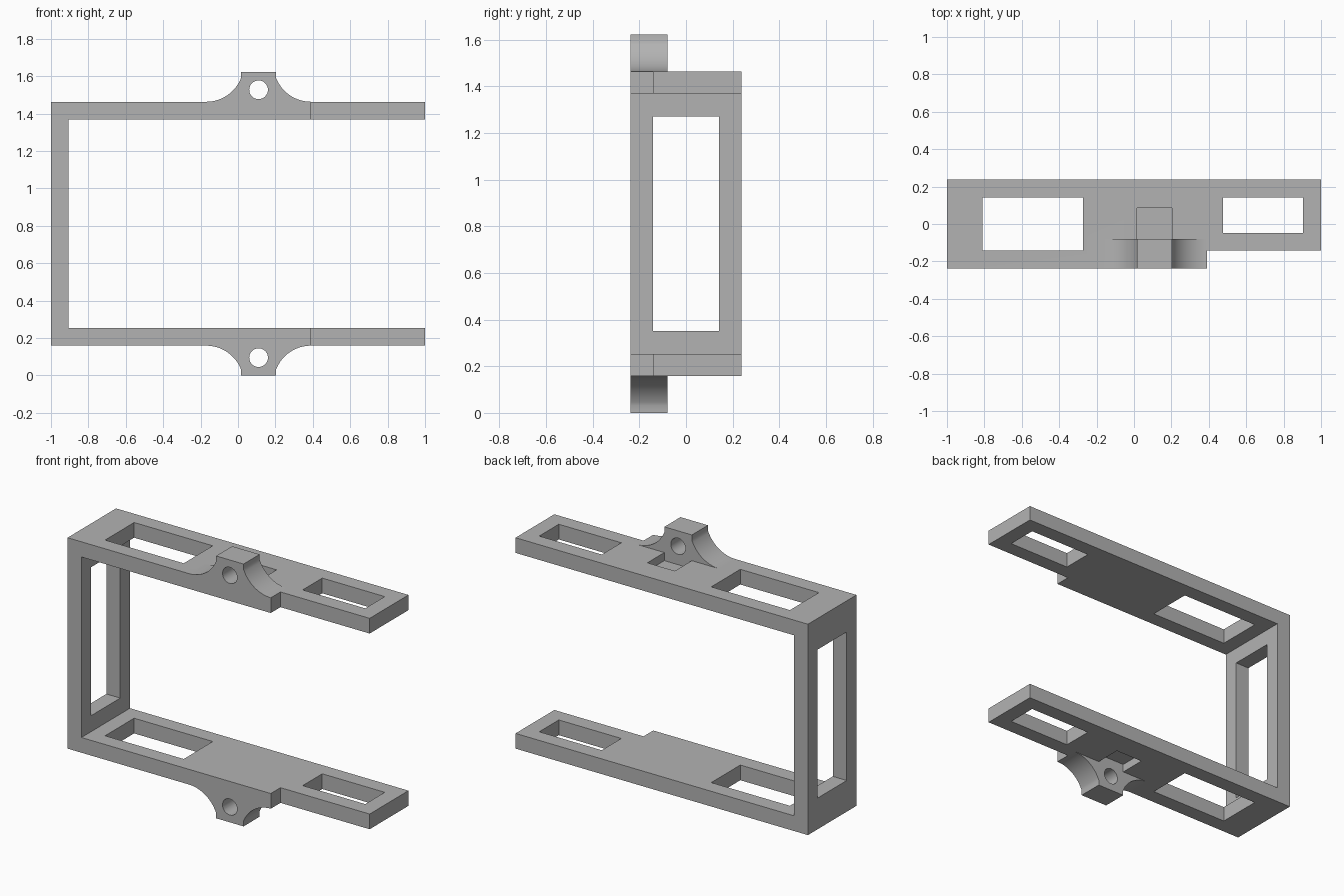
import bpy, bmesh
from math import sin, cos, pi, asin, radians
from mathutils import Vector

cube = bpy.data.objects.get("Cube")
if cube:
    bpy.data.objects.remove(cube, do_unlink=True)

# Single matte grey
GREY = (0.45, 0.45, 0.45, 1)
grey = bpy.data.materials.new("matte grey")
grey.use_nodes = True
grey.diffuse_color = GREY
grey.node_tree.nodes["Principled BSDF"].inputs["Base Color"].default_value = GREY

MID = 0.811                  # height of the mirror plane
OUT, INN = 0.652, 0.558      # arm faces, measured from the mirror plane
TOP = 0.811                  # lug end, measured from the mirror plane
HALF_Y = 0.237
LUG_X, LUG_W, LUG_BACK = 0.11, 0.094, -0.08


def prism(name, outline, y0, y1):
    """Extrude an (x, z) outline from y0 to y1."""
    bm = bmesh.new()
    face = bm.faces.new([bm.verts.new((x, y0, z)) for x, z in outline])
    grown = bmesh.ops.extrude_face_region(bm, geom=[face])["geom"]
    verts = [v for v in grown if isinstance(v, bmesh.types.BMVert)]
    bmesh.ops.translate(bm, verts=verts, vec=Vector((0, y1 - y0, 0)))
    bmesh.ops.recalc_face_normals(bm, faces=bm.faces)
    mesh = bpy.data.meshes.new(name)
    bm.to_mesh(mesh)
    bm.free()
    mesh.materials.append(grey)
    obj = bpy.data.objects.new(name, mesh)
    bpy.context.collection.objects.link(obj)
    return obj


def box(name, x0, x1, y0, y1, z0, z1):
    return prism(name, [(x0, z0), (x1, z0), (x1, z1), (x0, z1)], y0, y1)


def combine(target, tool, operation):
    """Apply a boolean and discard the tool object."""
    tool.hide_render = True
    mod = target.modifiers.new(operation.lower(), 'BOOLEAN')
    mod.operation, mod.solver, mod.object = operation, 'EXACT', tool
    bpy.context.view_layer.objects.active = target
    bpy.ops.object.modifier_apply(modifier=mod.name)
    bpy.data.objects.remove(tool, do_unlink=True)


# U-shaped frame: two arms joined by an upright
frame = prism("bracket_frame", [
    (-1, MID - OUT), (1, MID - OUT), (1, MID - INN), (-0.905, MID - INN),
    (-0.905, MID + INN), (1, MID + INN), (1, MID + OUT), (-1, MID + OUT)],
    -HALF_Y, HALF_Y)

# Lug outline: flared fillets rising from the arm to a square tip
R, FLARE = 0.2, 0.28
sweep = asin((FLARE - LUG_W) / R)
fillet = [(FLARE - R * sin(sweep * i / 16), OUT + R - R * cos(sweep * i / 16))
          for i in range(17)]
right_side = [(FLARE, OUT - 0.04)] + fillet + [(LUG_W, TOP)]
lug_outline = right_side + [(-x, z) for x, z in reversed(right_side)]

for side in (1, -1):
    lug = prism("lug", [(LUG_X + x, MID + side * z) for x, z in lug_outline],
                -HALF_Y, LUG_BACK)
    combine(frame, lug, 'UNION')
    # Round bolt hole
    hole = [(LUG_X + 0.05 * cos(2 * pi * i / 32),
             MID + side * 0.716 + 0.05 * sin(2 * pi * i / 32)) for i in range(32)]
    combine(frame, prism("bolt_hole", hole, -0.4, 0.4), 'DIFFERENCE')
    # Shallow pocket behind the lug
    z0, z1 = sorted((MID + side * (OUT - 0.05), MID + side * (OUT + 0.05)))
    combine(frame, box("pocket", LUG_X - LUG_W, LUG_X + LUG_W,
                       LUG_BACK, 0.086, z0, z1), 'DIFFERENCE')

# Openings through both arms, the front notch, and the upright's window
for cut in (("long_slot", -0.81, -0.272, -0.142, 0.142, -1, 3),
            ("short_slot", 0.476, 0.904, -0.048, 0.143, -1, 3),
            ("front_notch", 0.39, 1.5, -0.5, -0.142, -1, 3),
            ("upright_window", -1.5, -0.85, -0.142, 0.142, 0.352, 1.27)):
    combine(frame, box(*cut), 'DIFFERENCE')

# Smooth curved walls, keep hard edges crisp
bpy.ops.object.select_all(action='DESELECT')
frame.select_set(True)
bpy.context.view_layer.objects.active = frame
bpy.ops.object.shade_smooth_by_angle(angle=radians(30))
